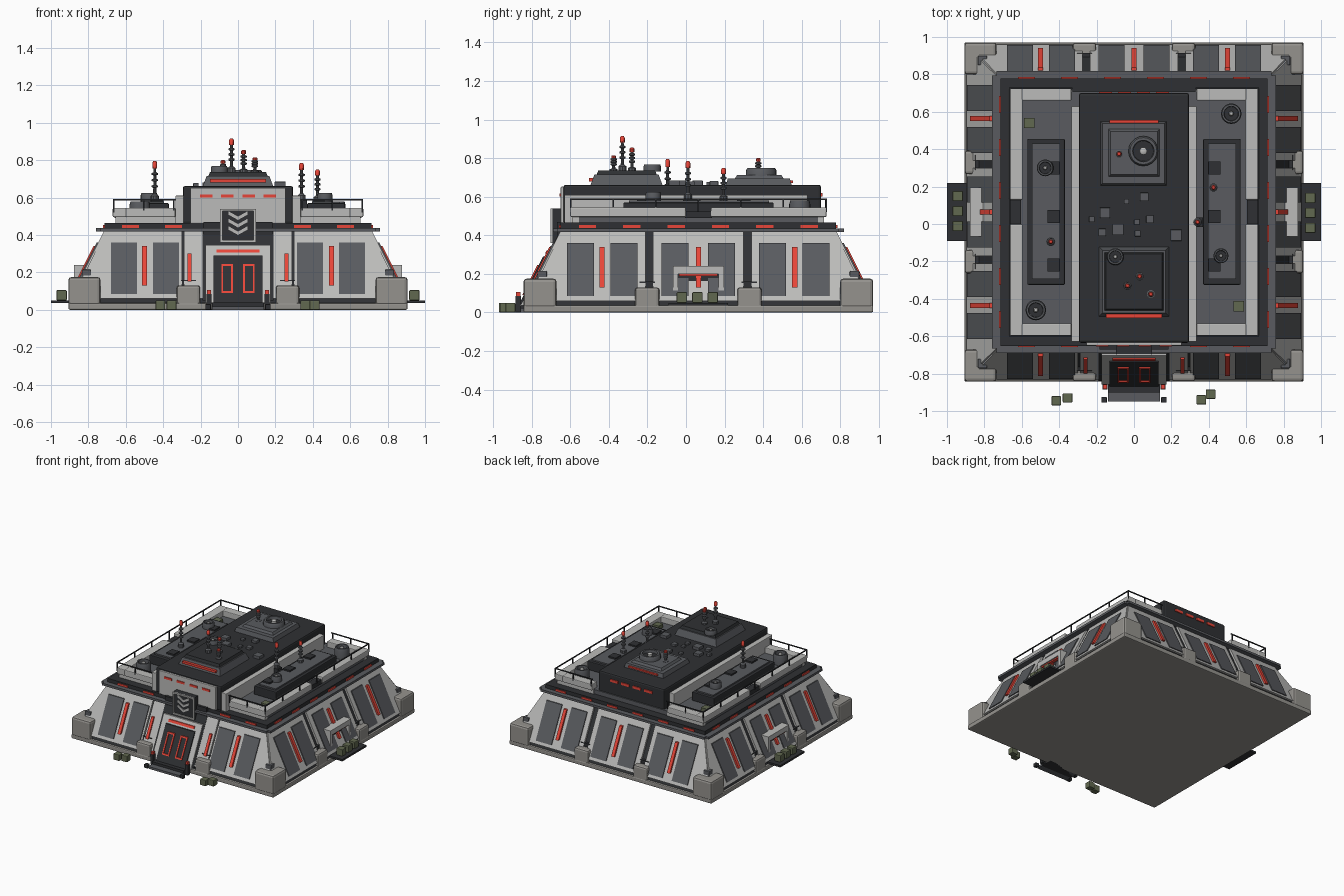
import bpy, bmesh, math
from mathutils import Matrix, Vector

if "Cube" in bpy.data.objects:
    bpy.data.objects.remove(bpy.data.objects["Cube"])

YC = 0.064  # the building itself is centred slightly behind the origin


def mat(name, r, g, b):
    m = bpy.data.materials.new(name)
    m.diffuse_color = (r, g, b, 1)
    m.use_nodes = True
    m.node_tree.nodes["Principled BSDF"].inputs["Base Color"].default_value = m.diffuse_color
    return m


LIGHT = mat("light_panel", .50, .50, .49)
STONE = mat("concrete", .30, .29, .27)
MID = mat("mid_grey", .10, .105, .115)
DARK = mat("dark_grey", .028, .03, .033)
RED = mat("red_light", .80, .06, .04)
OLIVE = mat("olive", .12, .14, .08)


def finish(name, bm, m):
    bmesh.ops.recalc_face_normals(bm, faces=bm.faces)
    me = bpy.data.meshes.new(name)
    bm.to_mesh(me)
    bm.free()
    me.materials.append(m)
    ob = bpy.data.objects.new(name, me)
    bpy.context.collection.objects.link(ob)
    return ob


def hexa(name, bottom, top, m, bevel=0):
    """Solid from a bottom quad and a top quad."""
    bm = bmesh.new()
    b = [bm.verts.new(p) for p in bottom]
    t = [bm.verts.new(p) for p in top]
    bm.faces.new(b)
    bm.faces.new(t)
    for i in range(4):
        j = (i + 1) % 4
        bm.faces.new((b[i], b[j], t[j], t[i]))
    if bevel:
        bmesh.ops.bevel(bm, geom=bm.edges[:], offset=bevel, segments=2, profile=.5, affect='EDGES')
    return finish(name, bm, m)


def box(name, x0, x1, y0, y1, z0, z1, m, bevel=0, taper=0):
    q = lambda d, z: [(x0 + d, y0 + d, z), (x1 - d, y0 + d, z), (x1 - d, y1 - d, z), (x0 + d, y1 - d, z)]
    return hexa(name, q(0, z0), q(taper, z1), m, bevel)


def cbox(name, x, y, w, d, z0, z1, m, bevel=0, taper=0):
    return box(name, x - w / 2, x + w / 2, y - d / 2, y + d / 2, z0, z1, m, bevel, taper)


def spin(k, p):
    return Matrix.Rotation(k * math.pi / 2, 4, 'Z') @ Vector(p) + Vector((0, YC, 0))


def half(z):  # half width of the sloping walls at a height
    return .89 - (z - .037) * .5


def wall(name, k, u0, u1, z0, z1, m, d=.02, t0=None, t1=None):
    """Plate lying on sloping wall k; t0 and t1 are its edges at the top."""
    t0 = u0 if t0 is None else t0
    t1 = u1 if t1 is None else t1
    q = lambda a, b, z: [spin(k, (a, -half(z) - d, z)), spin(k, (b, -half(z) - d, z)),
                         spin(k, (b, -half(z) + .03, z)), spin(k, (a, -half(z) + .03, z))]
    return hexa(name, q(u0, u1, z0), q(t0, t1, z1), m)


def sbox(name, k, u0, u1, v0, v1, z0, z1, m, bevel=0):
    """Upright box on side k, v measured outwards from the building centre."""
    q = lambda z: [spin(k, (u0, -v0, z)), spin(k, (u1, -v0, z)), spin(k, (u1, -v1, z)), spin(k, (u0, -v1, z))]
    return hexa(name, q(z0), q(z1), m, bevel)


def lathe(name, x, y, z, prof, m, n=20):
    bm = bmesh.new()
    rings = [[bm.verts.new((x + r * math.cos(i * math.tau / n), y + r * math.sin(i * math.tau / n), z + h))
              for i in range(n)] for r, h in prof]
    for a, b in zip(rings, rings[1:]):
        for i in range(n):
            bm.faces.new((a[i], a[(i + 1) % n], b[(i + 1) % n], b[i]))
    bm.faces.new(rings[0])
    bm.faces.new(rings[-1])
    ob = finish(name, bm, m)
    ob.data.shade_smooth()
    ob.data.set_sharp_from_angle(angle=math.radians(35))
    return ob


def fan(x, y, z, r, h, m=MID):
    lathe("fan_housing", x, y, z, [(r, 0), (r, h * .75), (r * .9, h), (r * .72, h), (r * .68, h * .5)], m)
    lathe("fan_well", x, y, z, [(r * .67, 0), (r * .67, h * .55)], DARK)
    lathe("fan_hub", x, y, z, [(r * .25, 0), (r * .25, h * .9), (r * .15, h)], LIGHT, 12)


def antenna(x, y, z, top):
    h = top - z
    prof = [(.022, 0), (.022, h * .15), (.009, h * .2)]
    for f in (.35, .5, .65):
        prof += [(.008, h * f), (.017, h * f + .004), (.017, h * f + .012), (.008, h * f + .016)]
    lathe("antenna_mast", x, y, z, prof + [(.007, h * .85)], MID, 10)
    lathe("antenna_lamp", x, y, z + h * .82, [(.013, 0), (.013, h * .13), (.008, h * .18)], RED, 10)


# base slab and sloping core
box("base_slab", -.907, .907, YC - .907, YC + .907, 0, .037, STONE, .008)
box("wall_core", -.89, .89, YC - .89, YC + .89, .037, .42, DARK, 0, .19)

# sloping wall bays, buttresses and corner blocks on all four sides
for k in range(4):
    for s in (-1, 1):
        inner = .30 if k == 0 else .275
        a, b = sorted((s * inner, s * .885))
        ta, tb = sorted((s * inner, s * .71))
        wall("bay_plate", k, a, b, .06, .42, LIGHT, .018, ta, tb)
        for c in (.385, .61):
            wall("bay_panel", k, s * c - .07, s * c + .07, .085, .36, MID, .026)
        wall("bay_light", k, s * .5 - .013, s * .5 + .013, .13, .34, RED, .034)
        sbox("mid_buttress", k, s * .265 - .063, s * .265 + .063, .77, .905, .02, .13, STONE, .014)
        sbox("dash_bracket", k, s * .265 - .04, s * .265 + .04, .76, .85, .12, .16, DARK)
        if k:
            wall("mid_bay_panel", k, s * .12 - .07, s * .12 + .07, .085, .36, MID, .026)
        else:
            wall("entrance_side_plate", k, s * .24 - .05, s * .24 + .05, .06, .42, LIGHT, .018)
            wall("entrance_side_light", k, s * .26 - .011, s * .26 + .011, .15, .30, RED, .03)
    if k:
        wall("mid_bay_plate", k, -.235, .235, .06, .42, LIGHT, .018)
        wall("mid_bay_light", k, -.013, .013, .13, .34, RED, .034)
    sbox("corner_block", k, .735, .907, .735, .907, .02, .175, STONE, .016)
    sbox("corner_cap", k, .785, .835, .785, .835, .17, .215, MID, .005)
    for u in (-.575, -.345, -.115, .115, .345, .575):
        if k or abs(u) > .2:
            sbox("ledge_light", k, u - .045, u + .045, .70, .722, .438, .453, RED)

# ledge, upper band and deck
box("ledge", -.735, .735, YC - .755, YC + .755, .418, .436, MID)
box("ledge_side", -.76, .76, YC - .73, YC + .73, .418, .436, MID)
box("upper_band", -.715, .715, YC - .715, YC + .715, .435, .465, DARK)
box("deck", -.65, .65, YC - .645, YC + .645, .46, .50, MID)

# side docks with crates
for k in (1, 3):
    sbox("dock_platform", k, -.155, .155, .84, 1.0, .035, .05, DARK)
    sbox("dock_lintel", k, -.132, .132, .70, .878, .20, .24, LIGHT)
    for s in (-1, 1):
        a, b = sorted((s * .105, s * .132))
        sbox("dock_jamb", k, a, b, .70, .878, .04, .20, LIGHT)
    sbox("dock_door", k, -.105, .105, .70, .845, .04, .2, DARK)
    sbox("dock_light", k, -.1, .1, .84, .868, .19, .2, RED)
    for u in (-.085, -.005, .075):
        sbox("dock_crate", k, u - .027, u + .027, .915, .97, .05, .105, OLIVE, .005)

# front entrance on the slope
wall("portal_backing", 0, -.19, .19, .05, .42, DARK, .02)
wall("portal_frame", 0, -.175, .175, .037, .345, LIGHT, .032)
wall("portal_recess", 0, -.13, .13, .037, .29, DARK, .042)
wall("portal_light", 0, -.115, .115, .305, .322, RED, .04)
for s in (-1, 1):
    x = s * .058
    for e in (-.026, .026):
        wall("door_light_side", 0, x + e - .005, x + e + .005, .09, .245, RED, .05)
    for z in (.09, .235):
        wall("door_light_end", 0, x - .03, x + .03, z, z + .01, RED, .05)
    cbox("step_post", s * .155, -.87, .028, .03, 0, .085, DARK, .003)
    cbox("post_lamp", s * .155, -.87, .02, .022, .085, .105, RED)
    cbox("step_foot", s * .16, -.94, .03, .03, 0, .03, DARK, .003)
box("entry_step_low", -.14, .14, -.95, -.83, 0, .018, MID)
box("entry_step_high", -.14, .14, -.90, -.80, 0, .038, DARK)
for x, y in ((-.415, -.945), (-.355, -.93), (.36, -.94), (.41, -.91)):
    cbox("ground_crate", x, y, .052, .05, 0, .05, OLIVE, .005)

# parapets, railings and side roof boxes
for s in (-1, 1):
    def sx(name, a, b, *rest):
        return box(name, *sorted((s * a, s * b)), *rest)
    for e in (-1, 1):
        def yy(a, b):
            return sorted((YC + e * a, YC + e * b))
        sx("parapet_side", .595, .67, *yy(.065, .665), .495, .545, LIGHT, .006)
        sx("parapet_end", .335, .60, *yy(.595, .665), .495, .545, LIGHT, .006)
        sx("parapet_foot", .33, .655, *yy(.62, .652), .462, .50, LIGHT)
        sx("rail_end", .33, .668, *yy(.658, .666), .584, .591, DARK)
        for u in (.34, .50):
            sx("rail_post", u, u + .007, *yy(.658, .666), .53, .588, DARK)
    sx("parapet_gap", .605, .66, YC - .07, YC + .07, .49, .525, DARK)
    sx("rail_side", .66, .668, YC - .666, YC + .666, .584, .591, DARK)
    for i in range(7):
        y = YC - .662 + i * .2207
        sx("rail_post", .66, .668, y - .004, y + .004, .52, .588, DARK)
    sx("roof_box", .37, .57, -.325, .455, .50, .57, DARK, .006)
    sx("roof_box_lid", .395, .545, -.295, .43, .57, .58, MID)
    for y in (.30, .04, -.22):
        cbox("roof_box_vent", s * .43, y, .065, .07, .575, .592, DARK)
    sx("block_side_wall", .29, .335, -.63, .63, .46, .61, LIGHT, .004)
fan(.52, .59, .50, .055, .08)
fan(-.525, -.46, .50, .055, .08)
fan(-.475, .30, .58, .045, .045)
fan(.465, -.17, .58, .04, .045)
cbox("deck_crate", -.56, .54, .055, .055, .50, .53, OLIVE)
cbox("deck_crate", .56, -.44, .055, .055, .50, .53, OLIVE)

# central block with front face and lights
box("central_block", -.295, .295, -.635, .70, .46, .662, DARK, .012)
box("front_face", -.255, .255, -.65, -.60, .462, .652, LIGHT, .005)
for x in (-.17, -.057, .057, .17):
    cbox("front_dash", x, -.65, .068, .012, .60, .617, RED)
    cbox("back_dash", x * .9, .70, .07, .014, .60, .62, RED)
cbox("sign_column", 0, -.655, .37, .03, .40, .47, DARK)

# chevron plate above the door
cbox("plate_back", 0, -.67, .19, .05, .36, .54, DARK)
for s in (-1, 1):
    cbox("plate_edge", s * .09, -.698, .012, .012, .36, .54, LIGHT)
    for z in (.40, .44, .48):
        q = lambda y: [(0, y, z), (s * .05, y, z + .028), (s * .05, y, z + .046), (0, y, z + .018)]
        hexa("chevron_stripe", q(-.702), q(-.69), LIGHT)
for z in (.36, .528):
    cbox("plate_edge", 0, -.698, .19, .012, z, z + .012, LIGHT)

# front and rear roof platforms
box("front_platform", -.19, .19, -.497, -.12, .655, .715, MID, 0, .022)
box("front_platform_top", -.16, .16, -.465, -.15, .71, .736, DARK, 0, .01)
box("front_platform_light", -.15, .15, -.502, -.47, .68, .698, RED)
box("rear_platform", -.18, .175, .205, .55, .655, .695, MID, 0, .012)
box("rear_platform_top", -.14, .14, .25, .51, .69, .712, MID, 0, .015)
box("rear_platform_light", -.13, .13, .53, .556, .672, .684, RED)
fan(-.10, -.175, .73, .045, .038)
fan(.05, .39, .70, .08, .048)

# small roof units
for x, y, w in ((-.085, -.03, .06), (-.17, -.045, .04), (-.155, .06, .055), (-.225, .025, .03), (.055, .145, .045),
                (.015, .01, .028), (.085, .025, .04), (-.04, .12, .028), (.02, -.05, .032), (.225, -.06, .06)):
    cbox("roof_unit", x, y, w, w, .655, .67 + w * .25, MID, .003)

# antennas
for x, y, z, top in ((-.035, -.33, .73, .915), (.03, -.28, .73, .855), (.09, -.375, .73, .815), (-.08, .375, .70, .80),
                     (.34, .01, .58, .785), (.425, .195, .575, .75), (-.445, -.095, .575, .795)):
    antenna(x, y, z, top)
cbox("antenna_plinth", .345, .01, .05, .05, .50, .585, DARK)
